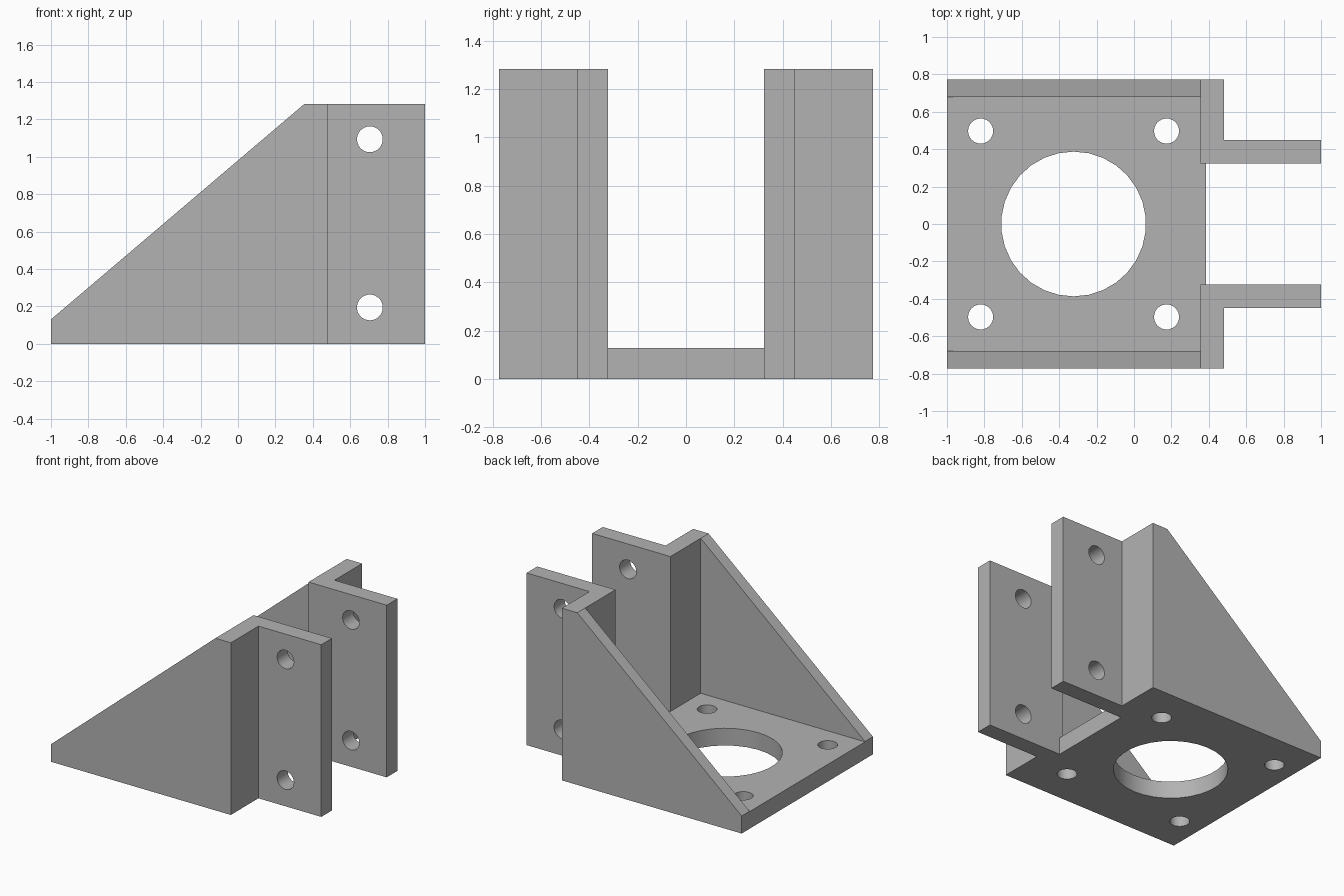
import bpy
import bmesh
import math
from mathutils import Matrix, Vector

cube = bpy.data.objects.get("Cube")
if cube:
    bpy.data.objects.remove(cube, do_unlink=True)

# Overall dimensions
HEIGHT = 1.283
HALF_WIDTH = 0.773
PLATE_TOP = 0.128
INNER = 0.323
POST_X = 0.355

grey = bpy.data.materials.new("plain grey")
grey.use_nodes = True
colour = (0.45, 0.45, 0.45, 1)
grey.diffuse_color = colour
grey.node_tree.nodes["Principled BSDF"].inputs["Base Color"].default_value = colour


def prism(name, outline, depth):
    """Extrude a closed outline of 3D points along the depth vector."""
    bm = bmesh.new()
    face = bm.faces.new([bm.verts.new(p) for p in outline])
    out = bmesh.ops.extrude_face_region(bm, geom=[face])
    moved = [v for v in out["geom"] if isinstance(v, bmesh.types.BMVert)]
    bmesh.ops.translate(bm, vec=Vector(depth), verts=moved)
    bmesh.ops.recalc_face_normals(bm, faces=bm.faces)
    return finish(name, bm)


def finish(name, bm):
    mesh = bpy.data.meshes.new(name)
    bm.to_mesh(mesh)
    bm.free()
    mesh.materials.append(grey)
    obj = bpy.data.objects.new(name, mesh)
    bpy.context.collection.objects.link(obj)
    return obj


def drill(name, centre, radius, length, sides, axis="Z"):
    """Cylindrical cutter along Z or Y."""
    bm = bmesh.new()
    turn = Matrix.Rotation(math.pi / 2, 4, "X") if axis == "Y" else Matrix()
    bmesh.ops.create_cone(bm, cap_ends=True, segments=sides, radius1=radius,
                          radius2=radius, depth=length,
                          matrix=Matrix.Translation(centre) @ turn)
    return finish(name, bm)


def combine(target, tool, operation):
    """Apply a boolean and discard the tool."""
    tool.hide_render = True
    mod = target.modifiers.new(operation, "BOOLEAN")
    mod.operation = operation
    mod.solver = "EXACT"
    mod.object = tool
    bpy.context.view_layer.objects.active = target
    bpy.ops.object.modifier_apply(modifier=mod.name)
    bpy.data.objects.remove(tool, do_unlink=True)


# Base plate
bracket = prism("motor_mount_bracket",
                [(-1, -HALF_WIDTH, 0), (0.385, -HALF_WIDTH, 0),
                 (0.385, HALF_WIDTH, 0), (-1, HALF_WIDTH, 0)],
                (0, 0, PLATE_TOP))

for side in (-1, 1):
    # Sloping gusset wall
    y = side * HALF_WIDTH
    wall = prism("gusset_wall",
                 [(-1, y, 0), (0.42, y, 0), (0.42, y, HEIGHT),
                  (POST_X, y, HEIGHT), (-1, y, 0.131)],
                 (0, -side * 0.093, 0))
    combine(bracket, wall, "UNION")

    # Z-shaped upright with its clamping flange
    plan = [(POST_X, INNER), (1, INNER), (1, 0.448),
            (0.482, 0.448), (0.482, HALF_WIDTH), (POST_X, HALF_WIDTH)]
    upright = prism("flanged_upright", [(x, side * d, 0) for x, d in plan],
                    (0, 0, HEIGHT))
    combine(bracket, upright, "UNION")

# Shaft opening and screw holes through the plate
combine(bracket, drill("shaft_cutter", (-0.323, 0, 0), 0.387, 1, 30), "DIFFERENCE")
for x in (-0.82, 0.174):
    for y in (-0.497, 0.497):
        combine(bracket, drill("screw_cutter", (x, y, 0), 0.067, 1, 30), "DIFFERENCE")

# Bolt holes across both flanges
for z in (0.195, 1.094):
    combine(bracket, drill("bolt_cutter", (0.705, 0, z), 0.069, 2, 30, "Y"),
            "DIFFERENCE")

# Merge coplanar faces, then smooth only the hole walls
bm = bmesh.new()
bm.from_mesh(bracket.data)
bmesh.ops.remove_doubles(bm, verts=bm.verts, dist=0.0001)
bmesh.ops.dissolve_limit(bm, angle_limit=math.radians(0.5),
                         verts=bm.verts, edges=bm.edges)
bm.to_mesh(bracket.data)
bm.free()
bpy.ops.object.select_all(action="DESELECT")
bracket.select_set(True)
bpy.context.view_layer.objects.active = bracket
bpy.ops.object.shade_smooth_by_angle(angle=math.radians(30))
